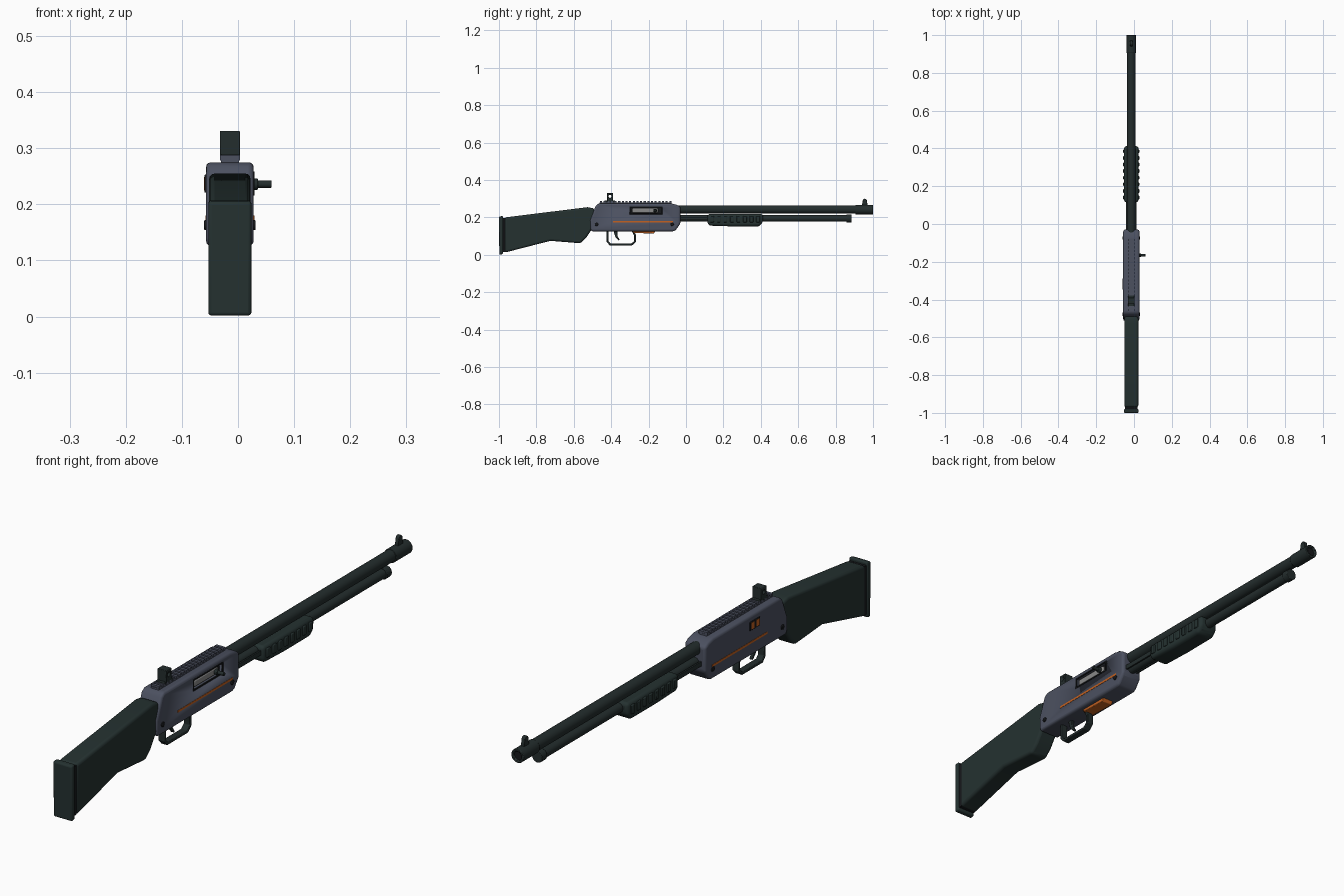
import bpy, bmesh, math
from mathutils import Matrix, Vector

if "Cube" in bpy.data.objects:
    bpy.data.objects.remove(bpy.data.objects["Cube"])

CX = -0.0145  # centre plane of the long body


def material(name, rgb, rough=0.6):
    m = bpy.data.materials.new(name)
    m.use_nodes = True
    m.diffuse_color = (*rgb, 1)
    node = m.node_tree.nodes["Principled BSDF"]
    node.inputs["Base Color"].default_value = (*rgb, 1)
    node.inputs["Roughness"].default_value = rough
    return m


GREEN = material("dark green polymer", (0.018, 0.031, 0.030))
STEEL = material("blackened steel", (0.017, 0.026, 0.026))
SLATE = material("slate blue metal", (0.072, 0.082, 0.118))
ORANGE = material("orange accent", (0.55, 0.12, 0.015))
GREY = material("bare grey metal", (0.25, 0.25, 0.25))
BLACK = material("black", (0.008, 0.009, 0.011))


def finish(name, bm, mat, bevel=0.0, segments=2):
    bmesh.ops.recalc_face_normals(bm, faces=bm.faces)
    mesh = bpy.data.meshes.new(name)
    bm.to_mesh(mesh)
    bm.free()
    ob = bpy.data.objects.new(name, mesh)
    bpy.context.collection.objects.link(ob)
    mesh.materials.append(mat)
    if bevel:
        mod = ob.modifiers.new("Bevel", 'BEVEL')
        mod.width, mod.segments = bevel, segments
        mod.limit_method, mod.angle_limit = 'ANGLE', math.radians(35)
    bpy.ops.object.select_all(action='DESELECT')
    ob.select_set(True)
    bpy.context.view_layer.objects.active = ob
    bpy.ops.object.shade_smooth_by_angle(angle=math.radians(35))
    return ob


def box_into(bm, lo, hi):
    lo, hi = Vector(lo), Vector(hi)
    size = hi - lo
    bmesh.ops.create_cube(bm, size=1, matrix=Matrix.Translation((lo + hi) / 2) @ Matrix.Diagonal((*size, 1)))


def box(name, lo, hi, mat, bevel=0.0):
    bm = bmesh.new()
    box_into(bm, lo, hi)
    return finish(name, bm, mat, bevel)


def profile(name, pts, width, mat, bevel=0.0, segments=2):
    """Side outline in (y, z), extruded about the centre plane."""
    bm = bmesh.new()
    face = bm.faces.new([bm.verts.new((CX - width / 2, y, z)) for y, z in pts])
    out = bmesh.ops.extrude_face_region(bm, geom=[face])
    bmesh.ops.translate(bm, verts=[v for v in out["geom"] if isinstance(v, bmesh.types.BMVert)], vec=(width, 0, 0))
    return finish(name, bm, mat, bevel, segments)


def rod(name, start, end, r, mat, bevel=0.0, sides=32):
    start, end = Vector(start), Vector(end)
    d = end - start
    bm = bmesh.new()
    turn = d.to_track_quat('Z', 'Y').to_matrix().to_4x4()
    bmesh.ops.create_cone(bm, cap_ends=True, segments=sides, radius1=r, radius2=r, depth=d.length,
                          matrix=Matrix.Translation((start + end) / 2) @ turn)
    return finish(name, bm, mat, bevel)


def cut(target, cutter):
    cutter.hide_render = True
    cutter.hide_set(True)
    cutter.display_type = 'WIRE'
    mod = target.modifiers.new("Cut", 'BOOLEAN')
    mod.operation, mod.object, mod.solver = 'DIFFERENCE', cutter, 'EXACT'


# Stock and butt plate
profile("stock", [(-0.97, 0.012), (-0.725, 0.075), (-0.565, 0.062), (-0.535, 0.09), (-0.505, 0.135),
                  (-0.49, 0.16), (-0.49, 0.248), (-0.525, 0.255), (-0.97, 0.2)], 0.074, GREEN, 0.01, 3)
profile("butt_plate", [(-0.998, 0.001), (-0.979, 0.004), (-0.979, 0.208), (-1.0, 0.205)],
        0.077, GREEN, 0.006, 3)
box("butt_spacer", (CX - 0.034, -0.982, 0.015), (CX + 0.034, -0.965, 0.196), BLACK)

# Receiver with ejection port
receiver = profile("receiver", [(-0.51, 0.132), (-0.5, 0.126), (-0.07, 0.126), (-0.056, 0.131), (-0.03, 0.167),
                                (-0.03, 0.256), (-0.05, 0.268), (-0.08, 0.275), (-0.468, 0.275),
                                (-0.483, 0.262), (-0.513, 0.185)], 0.085, SLATE, 0.009, 3)
side = CX + 0.0425
cut(receiver, box("port_cutter", (side - 0.014, -0.297, 0.219), (side + 0.02, -0.13, 0.256), BLACK))
box("port_liner", (side - 0.016, -0.296, 0.22), (side - 0.012, -0.131, 0.255), BLACK)
box("bolt", (side - 0.02, -0.288, 0.225), (side - 0.003, -0.15, 0.249), GREY, 0.004)
for n, (lo, hi) in enumerate([((-0.3, 0.254), (-0.127, 0.259)), ((-0.3, 0.216), (-0.127, 0.221)),
                              ((-0.302, 0.216), (-0.296, 0.259)), ((-0.131, 0.216), (-0.125, 0.259))]):
    box(f"port_rim_{n}", (side - 0.004, *lo), (side + 0.001, *hi), BLACK)
rod("handle_collar", (side - 0.01, -0.165, 0.236), (side + 0.008, -0.165, 0.236), 0.01, STEEL, 0.002)
rod("bolt_handle", (side, -0.165, 0.236), (0.06, -0.165, 0.236), 0.0065, STEEL, 0.001)

# Stripes and pins on both sides of the receiver
for label, s in (("left", 1), ("right", -1)):
    x = CX + s * 0.0425
    box(f"{label}_stripe", (x - 0.001, -0.39, 0.172), (x + 0.001, -0.07, 0.18), ORANGE)
    for part, y in (("rear", -0.478), ("front", -0.074)):
        rod(f"{label}_{part}_pin", (x - s * 0.005, y, 0.163), (x + s * 0.0035, y, 0.163), 0.009, BLACK, 0.002, 16)

# Safety switch on the right side
x = CX - 0.0425
box("safety_plate", (x - 0.003, -0.347, 0.221), (x + 0.003, -0.288, 0.253), BLACK, 0.002)
for n, y in enumerate((-0.341, -0.312)):
    box(f"safety_mark_{n}", (x - 0.004, y, 0.225), (x, y + 0.018, 0.249), ORANGE)

# Toothed top rail
bm = bmesh.new()
box_into(bm, (CX - 0.016, -0.462, 0.27), (CX + 0.016, -0.078, 0.281))
for i in range(20):
    y = -0.46 + i * 0.0195
    box_into(bm, (CX - 0.018, y, 0.278), (CX + 0.018, y + 0.011, 0.288))
finish("top_rail", bm, SLATE)

# Rear sight with a cross hole
sight = box("rear_sight", (CX - 0.018, -0.422, 0.284), (CX + 0.018, -0.39, 0.331), STEEL, 0.002)
cut(sight, rod("sight_cutter", (CX - 0.1, -0.406, 0.313), (CX + 0.1, -0.406, 0.313), 0.008, STEEL, sides=16))
box("rear_sight_base", (CX - 0.016, -0.435, 0.28), (CX + 0.016, -0.378, 0.29), STEEL, 0.002)

# Trigger, guard and loading gate
profile("trigger_guard", [(-0.425, 0.13), (-0.425, 0.07), (-0.408, 0.051), (-0.288, 0.051), (-0.267, 0.07),
                          (-0.267, 0.105), (-0.28, 0.13), (-0.292, 0.13), (-0.277, 0.102), (-0.277, 0.074),
                          (-0.292, 0.061), (-0.404, 0.061), (-0.415, 0.073), (-0.415, 0.13)],
        0.026, STEEL, 0.002)
profile("trigger", [(-0.388, 0.13), (-0.378, 0.096), (-0.36, 0.077), (-0.354, 0.08), (-0.366, 0.1),
                    (-0.368, 0.13)], 0.012, STEEL, 0.002)
profile("loading_gate", [(-0.285, 0.13), (-0.28, 0.117), (-0.172, 0.114), (-0.163, 0.13)],
        0.045, ORANGE, 0.002)

# Barrel, muzzle and magazine tube along the length
for name, y0, y1, z, r in (("barrel", -0.05, 0.99, 0.243, 0.022), ("muzzle_collar", 0.905, 1.0, 0.242, 0.0255),
                           ("magazine_tube", -0.06, 0.87, 0.195, 0.0175),
                           ("magazine_cap", 0.857, 0.885, 0.195, 0.0215)):
    tube = rod(name, (CX, y0, z), (CX, y1, z), r, STEEL, 0.002)
    if name == "muzzle_collar":
        cut(tube, rod("bore_cutter", (CX, 0.992, z), (CX, 1.05, z), 0.017, STEEL))
rod("bore", (CX, 0.98, 0.242), (CX, 0.9925, 0.242), 0.0168, BLACK)
for label, s in (("left", 1), ("right", -1)):
    x = CX + s * 0.024
    box(f"{label}_action_bar", (x - 0.003, -0.05, 0.186), (x + 0.003, 0.13, 0.203), STEEL)

# Front sight
profile("front_sight", [(0.94, 0.262), (0.972, 0.262), (0.966, 0.295), (0.96, 0.3), (0.952, 0.3), (0.946, 0.295)],
        0.014, STEEL, 0.002)

# Ribbed sliding fore-end
profile("fore_end", [(0.115, 0.165), (0.13, 0.156), (0.25, 0.152), (0.39, 0.152), (0.412, 0.175),
                     (0.412, 0.218), (0.115, 0.218)], 0.076, GREEN, 0.012, 3)
bm = bmesh.new()
for i in range(8):
    y = 0.13 + i * 0.035
    box_into(bm, (CX - 0.0425, y, 0.174), (CX + 0.0425, y + 0.02, 0.208))
finish("fore_end_ribs", bm, GREEN, 0.003)
